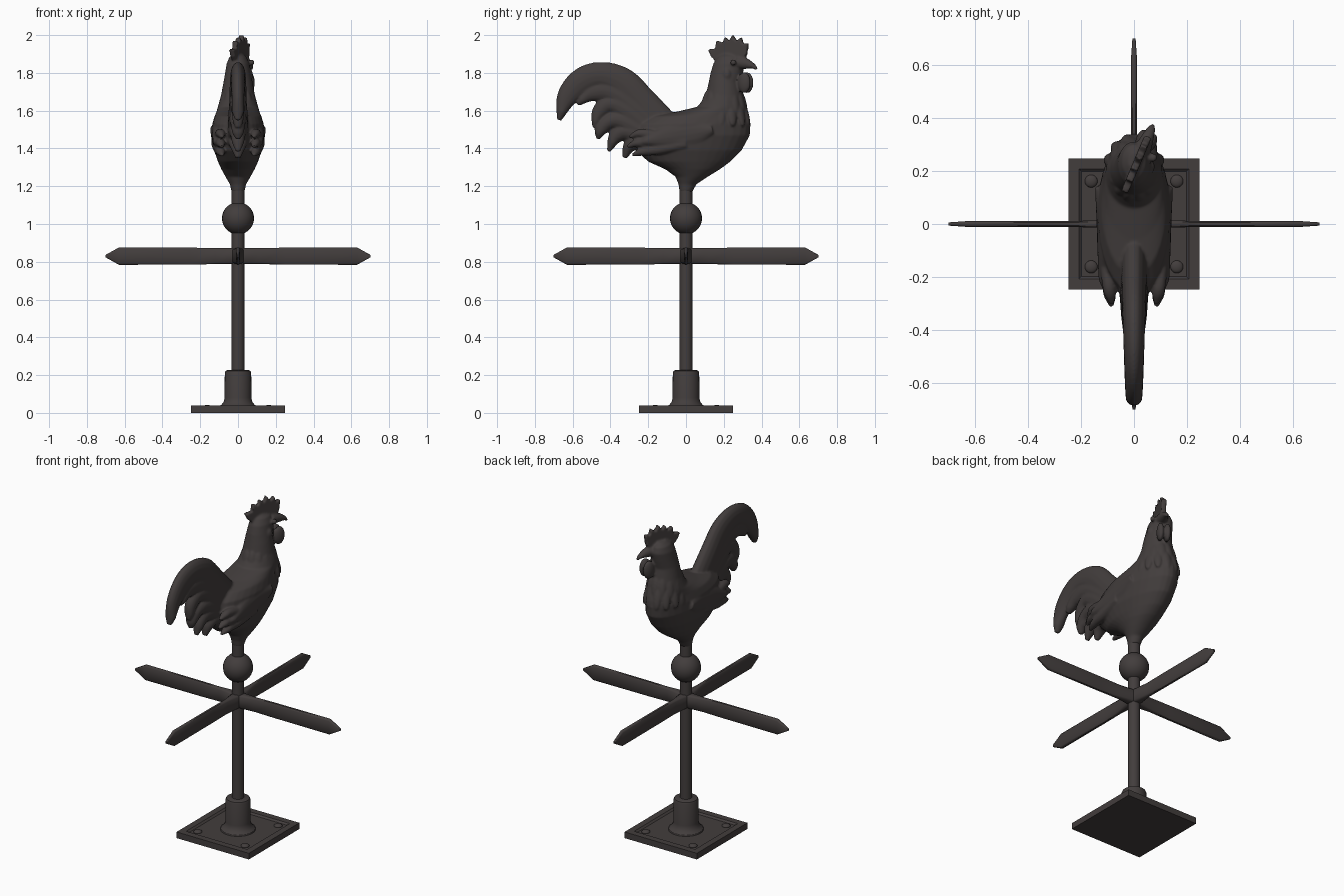
import bpy, bmesh, math
from mathutils import Vector, Matrix

if "Cube" in bpy.data.objects:
    bpy.data.objects.remove(bpy.data.objects["Cube"])

iron = bpy.data.materials.new("dark_iron")
iron.diffuse_color = (0.055, 0.047, 0.046, 1)
iron.use_nodes = True
iron.node_tree.nodes["Principled BSDF"].inputs["Base Color"].default_value = iron.diffuse_color


def finish(bm, name, angle=35):
    bmesh.ops.recalc_face_normals(bm, faces=bm.faces[:])
    me = bpy.data.meshes.new(name)
    bm.to_mesh(me)
    bm.free()
    me.shade_smooth()
    me.set_sharp_from_angle(angle=math.radians(angle))
    me.materials.append(iron)
    ob = bpy.data.objects.new(name, me)
    bpy.context.collection.objects.link(ob)
    return ob


def loft(bm, rings):
    """Skin closed rings of points and cap both ends."""
    vs = [[bm.verts.new(p) for p in r] for r in rings]
    n = len(vs[0])
    for a, b in zip(vs, vs[1:]):
        for i in range(n):
            bm.faces.new((a[i], a[(i + 1) % n], b[(i + 1) % n], b[i]))
    bm.faces.new(vs[0][::-1])
    bm.faces.new(vs[-1])
    return [v for r in vs for v in r]


def ellipse(c, u, v, n=24):
    c, u, v = Vector(c), Vector(u), Vector(v)
    return [c + u * math.cos(2 * math.pi * i / n) + v * math.sin(2 * math.pi * i / n) for i in range(n)]


def lathe(bm, prof, n=32):
    return loft(bm, [ellipse((0, 0, z), (r, 0, 0), (0, r, 0), n) for z, r in prof])


def spline(pts, steps=6):
    """Catmull-Rom interpolation of equal-length tuples."""
    P = [Vector(p) for p in pts]
    P = [P[0] * 2 - P[1]] + P + [P[-1] * 2 - P[-2]]
    out = []
    for a, b, c, d in zip(P, P[1:], P[2:], P[3:]):
        for s in range(steps):
            t = s / steps
            out.append(0.5 * (2 * b + (c - a) * t + (2 * a - 5 * b + 4 * c - d) * t * t
                              + (3 * b - a - 3 * c + d) * t ** 3))
    return out + [P[-2]]


def feather(bm, path, x0=0, x1=0, h0=0.045, h1=0.025):
    """Curved leaf: path of (y, z, half width), lens shaped across x."""
    pts = spline(path)
    rings, m = [], len(pts) - 1
    for i, p in enumerate(pts):
        t = i / m
        d = (pts[min(i + 1, m)] - pts[max(i - 1, 0)]).xy.normalized()
        h = min(h0 + (h1 - h0) * t, max(p[2], 0.004) * 1.2)
        w = max(p[2], 0.004)
        rings.append(ellipse((x0 + (x1 - x0) * t, p[0], p[1]), (h, 0, 0), (0, -d.y * w, d.x * w), 16))
    return loft(bm, rings)


def ball(bm, c, r):
    return bmesh.ops.create_uvsphere(bm, u_segments=24, v_segments=14, radius=1,
                                     matrix=Matrix.Translation(c) @ Matrix.Diagonal((*r, 1)))["verts"]


# Base plate with a recessed panel and four rivets
bm = bmesh.new()
bmesh.ops.create_cube(bm, size=1, matrix=Matrix.Translation((0, 0, 0.019)) @ Matrix.Diagonal((0.495, 0.495, 0.038, 1)))
top = max(bm.faces, key=lambda f: f.calc_center_median().z)
bmesh.ops.inset_region(bm, faces=[top], thickness=0.055)
bmesh.ops.inset_region(bm, faces=[top], thickness=0.015, depth=-0.01)
for sx in (-1, 1):
    for sy in (-1, 1):
        ball(bm, (sx * 0.162, sy * 0.162, 0.03), (0.024, 0.024, 0.012))
finish(bm, "base_plate")

# Collar, pole and ball
bm = bmesh.new()
lathe(bm, [(.025, .1), (.036, .097), (.045, .086), (.06, .075), (.08, .071), (.212, .07), (.222, .066), (.227, .055)])
finish(bm, "collar")
bm = bmesh.new()
lathe(bm, [(0.2, 0.034), (1.25, 0.034)])
finish(bm, "pole")
bm = bmesh.new()
ball(bm, (0, 0, 1.03), (0.085, 0.085, 0.085))
finish(bm, "ball")

# Two crossed direction arms: flat pointed bars, thicker at the pole
half = [(0.702, .006, .006), (0.63, .046, .011), (0.25, .045, .011), (0.12, .042, .014), (0.04, .042, .028)]
sections = [(-x, h, t) for x, h, t in half] + half[::-1]
for name, rot in (("arm_side_to_side", 0), ("arm_front_to_back", math.pi / 2)):
    bm = bmesh.new()
    rings = []
    for x, h, t in sections:
        k = t * 0.55
        rings.append([(x, a, 0.83 + b) for a, b in
                      ((k, h), (t, h * .8), (t, -h * .8), (k, -h), (-k, -h), (-t, -h * .8), (-t, h * .8), (-k, h))])
    loft(bm, rings)
    bmesh.ops.rotate(bm, verts=bm.verts[:], matrix=Matrix.Rotation(rot, 3, 'Z'))
    finish(bm, name, 50)

# Rooster: overlapping solids fused by a voxel remesh
bm = bmesh.new()
# body and neck as level slices: z, rear y, front y, half width
body = [(1.17, -.034, .034, .034), (1.21, -.04, .055, .043), (1.25, -.055, .115, .066), (1.29, -.11, .18, .088),
        (1.33, -.2, .235, .106), (1.39, -.265, .295, .127), (1.47, -.285, .338, .14), (1.53, -.26, .342, .136),
        (1.57, -.19, .335, .124), (1.592, -.06, .325, .115), (1.62, .06, .315, .107), (1.68, .105, .302, .09),
        (1.75, .12, .29, .077), (1.8, .13, .302, .068), (1.85, .145, .312, .06), (1.885, .17, .3, .045),
        (1.905, .2, .27, .02)]
loft(bm, [ellipse((0, (a + b) / 2, z), (w, 0, 0), (0, (b - a) / 2, 0), 32) for z, a, b, w in body])

# tail sickles, from the great outer one to the short lower ones
feather(bm, [(-.1, 1.48, .1), (-.24, 1.64, .09), (-.34, 1.745, .085), (-.45, 1.785, .073), (-.55, 1.755, .072),
             (-.63, 1.67, .055), (-.672, 1.55, .012)], h0=.05, h1=.03)
feather(bm, [(-.12, 1.47, .09), (-.29, 1.63, .075), (-.4, 1.7, .06), (-.5, 1.695, .048), (-.575, 1.635, .012)], h0=.055)
feather(bm, [(-.15, 1.46, .09), (-.31, 1.6, .07), (-.4, 1.635, .05), (-.46, 1.59, .04), (-.485, 1.51, .012)], h0=.058)
feather(bm, [(-.15, 1.44, .09), (-.32, 1.54, .06), (-.4, 1.545, .045), (-.45, 1.5, .035), (-.465, 1.45, .01)], h0=.06)
feather(bm, [(-.15, 1.43, .08), (-.3, 1.49, .055), (-.37, 1.465, .04), (-.41, 1.385, .01)], h0=.065)
feather(bm, [(-.12, 1.42, .08), (-.25, 1.44, .05), (-.3, 1.41, .035), (-.325, 1.35, .012)], h0=.075, h1=.04)

# wings, in three layers of long feathers on each side
for s in (-1, 1):
    feather(bm, [(.14, 1.5, .03), (.05, 1.48, .07), (-.08, 1.46, .07), (-.2, 1.44, .03), (-.26, 1.425, .01)],
            s * .112, s * .1, .036, .03)
    for y, z in ((-.3, 1.47), (-.31, 1.42), (-.285, 1.375)):
        feather(bm, [(0, z * .4 + .875, .03), (-.14, z * .7 + .435, .03), (y + .06, z + .01, .024), (y, z - .01, .008)],
                s * .112, s * .085, .03, .022)

# hackle feathers hanging round the foot of the neck
for i in range(13):
    a = 2 * math.pi * (i + .5) / 13
    for r, z in ((1.0, 1.58), (.86, 1.645)):
        b = a + (0.24 if r < 1 else 0)
        vs = ball(bm, (0, 0, 0), (.024, .014, .065))
        M = (Matrix.Translation((math.sin(b) * .1 * r, .2 + math.cos(b) * .122 * r, z))
             @ Matrix.Rotation(-b, 4, 'Z') @ Matrix.Rotation(.25, 4, 'X'))
        bmesh.ops.transform(bm, matrix=M, verts=vs)

# head details, turned a little to one side
head = []
comb = [(.17, 1.85), (.13, 1.885), (.11, 1.925), (.155, 1.928), (.16, 1.972), (.196, 1.958), (.208, 1.99), (.232, 1.968),
        (.252, 2.002), (.274, 1.968), (.302, 1.99), (.31, 1.955), (.342, 1.958), (.332, 1.9), (.31, 1.85)]
f = bm.faces.new([bm.verts.new((-.014, y, z)) for y, z in comb])
ext = bmesh.ops.extrude_face_region(bm, geom=[f], use_keep_orig=True)["geom"]
new = [v for v in ext if isinstance(v, bmesh.types.BMVert)]
bmesh.ops.translate(bm, verts=new, vec=(.028, 0, 0))
head += list(f.verts) + new
head += feather(bm, [(.28, 1.855, .034), (.33, 1.848, .028), (.37, 1.835, .014), (.39, 1.818, .006)], h0=.034, h1=.008)
for s in (-1, 1):
    head += ball(bm, (s * .02, .325, 1.748), (.02, .036, .056))
    head += ball(bm, (s * .05, .235, 1.79), (.02, .026, .036))
    head += ball(bm, (s * .05, .275, 1.855), (.014, .016, .016))
bmesh.ops.rotate(bm, verts=head, cent=(0, .205, 0), matrix=Matrix.Rotation(math.radians(-23), 3, 'Z'))

rooster = finish(bm, "rooster")
m = rooster.modifiers.new("fuse", 'REMESH')
m.mode = 'VOXEL'
m.voxel_size = 0.006
m.use_smooth_shade = True
m = rooster.modifiers.new("soften", 'SMOOTH')
m.factor = 0.5
m.iterations = 4
